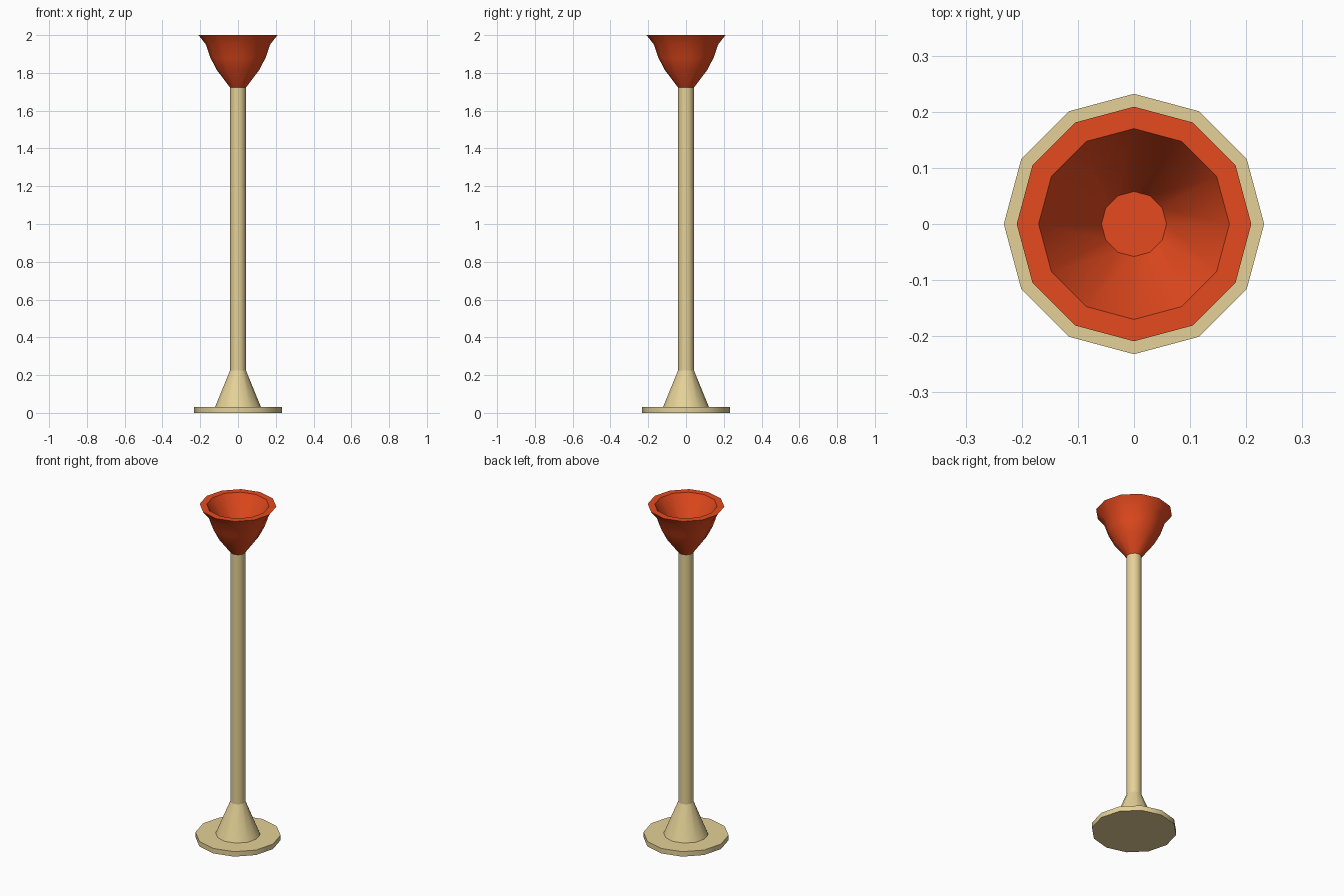
import bpy, bmesh, math

if "Cube" in bpy.data.objects:
    bpy.data.objects.remove(bpy.data.objects["Cube"])

SIDES = 12


def material(name, rgb):
    m = bpy.data.materials.new(name)
    m.diffuse_color = (*rgb, 1.0)
    m.use_nodes = True
    m.node_tree.nodes["Principled BSDF"].inputs["Base Color"].default_value = m.diffuse_color
    return m


def lathe(name, profile, mat):
    """Spin (radius, z) points round z and cap both ends."""
    bm = bmesh.new()
    rings = []
    for r, z in profile:
        rings.append([bm.verts.new((r * math.cos(2 * math.pi * i / SIDES),
                                    r * math.sin(2 * math.pi * i / SIDES), z))
                      for i in range(SIDES)])
    for a, b in zip(rings, rings[1:]):
        for i in range(SIDES):
            j = (i + 1) % SIDES
            bm.faces.new((a[i], a[j], b[j], b[i]))
    bm.faces.new(rings[0][::-1])
    bm.faces.new(rings[-1])
    bmesh.ops.recalc_face_normals(bm, faces=bm.faces)
    me = bpy.data.meshes.new(name)
    bm.to_mesh(me)
    bm.free()
    me.materials.append(mat)
    ob = bpy.data.objects.new(name, me)
    bpy.context.collection.objects.link(ob)
    bpy.ops.object.select_all(action='DESELECT')
    ob.select_set(True)
    bpy.context.view_layer.objects.active = ob
    bpy.ops.object.shade_smooth_by_angle(angle=math.radians(38))
    return ob


tan = material("tan", (0.78, 0.64, 0.31))
orange = material("orange_red", (0.78, 0.068, 0.013))

# Foot plate, flared collar and pole
lathe("base_plate", [(0.232, 0), (0.232, 0.03)], tan)
lathe("base_collar", [(0.122, 0.03), (0.042, 0.225)], tan)
lathe("pole", [(0.042, 0.225), (0.042, 1.722)], tan)

# Bowl shade: outer wall, flat rim, inner cone and floor
lathe("bowl_shade", [(0.042, 1.722), (0.112, 1.815), (0.146, 1.88),
                     (0.17, 1.95), (0.209, 2.0),
                     (0.17, 2.0), (0.058, 1.80)], orange)
